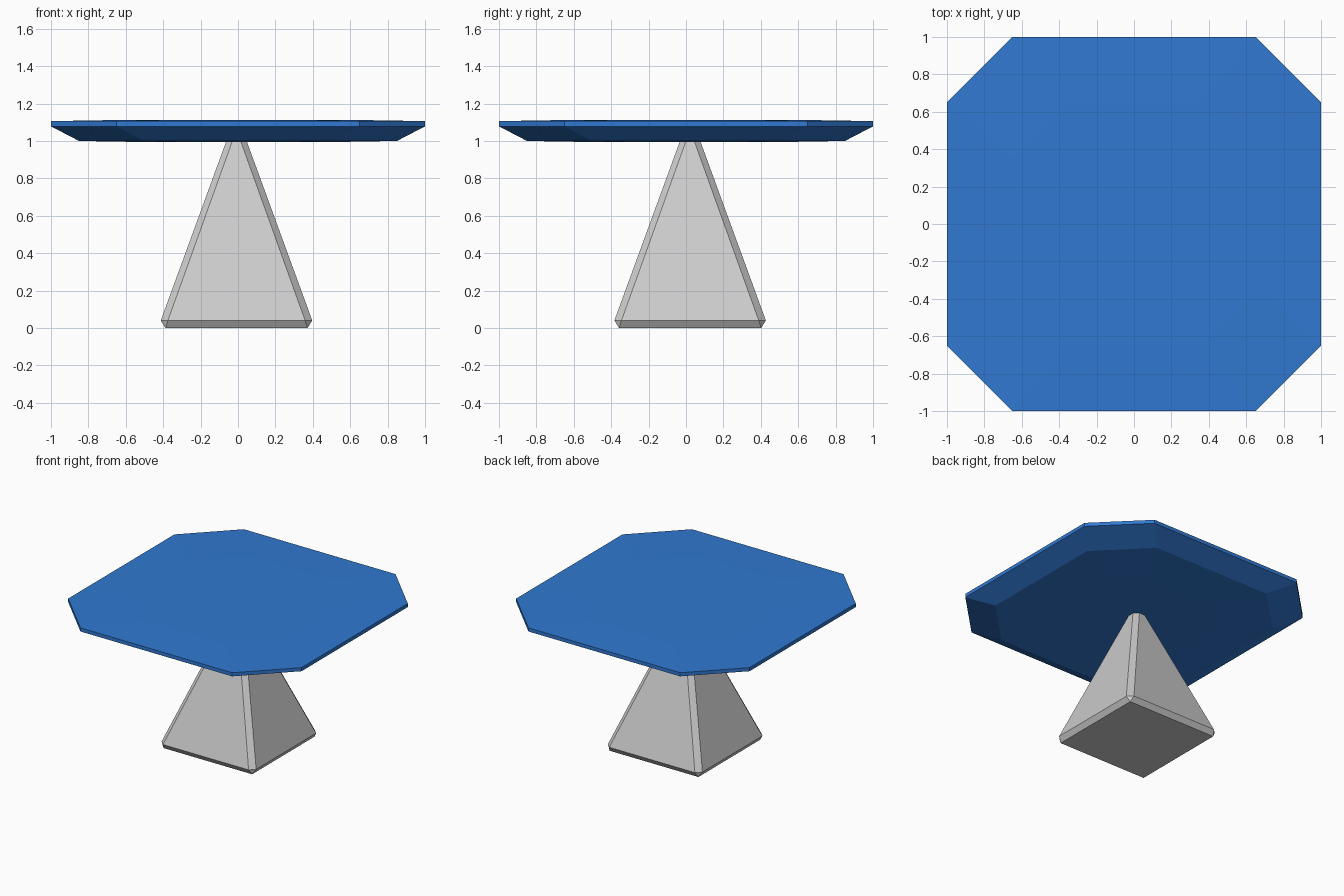
import bpy
import bmesh

if "Cube" in bpy.data.objects:
    bpy.data.objects.remove(bpy.data.objects["Cube"])


def octagon(half, corner, z, cx=0.0, cy=0.0):
    """Square of the given half width with its corners cut at 'corner'."""
    h, c = half, corner
    pts = [(h, -c), (h, c), (c, h), (-c, h), (-h, c), (-h, -c), (-c, -h), (c, -h)]
    return [(cx + x, cy + y, z) for x, y in pts]


def loft(name, rings):
    """Skin stacked rings with quads and cap both ends."""
    bm = bmesh.new()
    loops = [[bm.verts.new(p) for p in ring] for ring in rings]
    n = len(rings[0])
    for a, b in zip(loops, loops[1:]):
        for i in range(n):
            j = (i + 1) % n
            bm.faces.new((a[i], a[j], b[j], b[i]))
    bm.faces.new(loops[0][::-1])
    bm.faces.new(loops[-1])
    # Merges coincident corner points, e.g. the square underside of the base
    bmesh.ops.remove_doubles(bm, verts=bm.verts, dist=0.0005)
    bmesh.ops.recalc_face_normals(bm, faces=bm.faces)
    mesh = bpy.data.meshes.new(name)
    bm.to_mesh(mesh)
    bm.free()
    obj = bpy.data.objects.new(name, mesh)
    bpy.context.collection.objects.link(obj)
    return obj


# Table top: clipped square slab, bevelled underneath, very slightly domed
top = loft("table_top", [
    octagon(0.50, 0.25, 0.994),
    octagon(0.85, 0.50, 1.0),
    octagon(1.0, 0.65, 1.078),
    octagon(1.0, 0.65, 1.106),
    octagon(0.65, 0.35, 1.112),
])
blue = bpy.data.materials.new("blue")
blue.diffuse_color = (0.03, 0.19, 0.64, 1.0)
blue.use_nodes = True
blue.node_tree.nodes["Principled BSDF"].inputs["Base Color"].default_value = blue.diffuse_color
top.data.materials.append(blue)

# Pedestal: pyramid with bevelled edges, tip hidden inside the top
cx, cy = -0.008, 0.022
loft("pedestal", [
    octagon(0.38, 0.38, 0.0, cx, cy),
    octagon(0.405, 0.367, 0.04, cx, cy),
    octagon(0.036, 0.004, 1.05, cx, cy),
])
